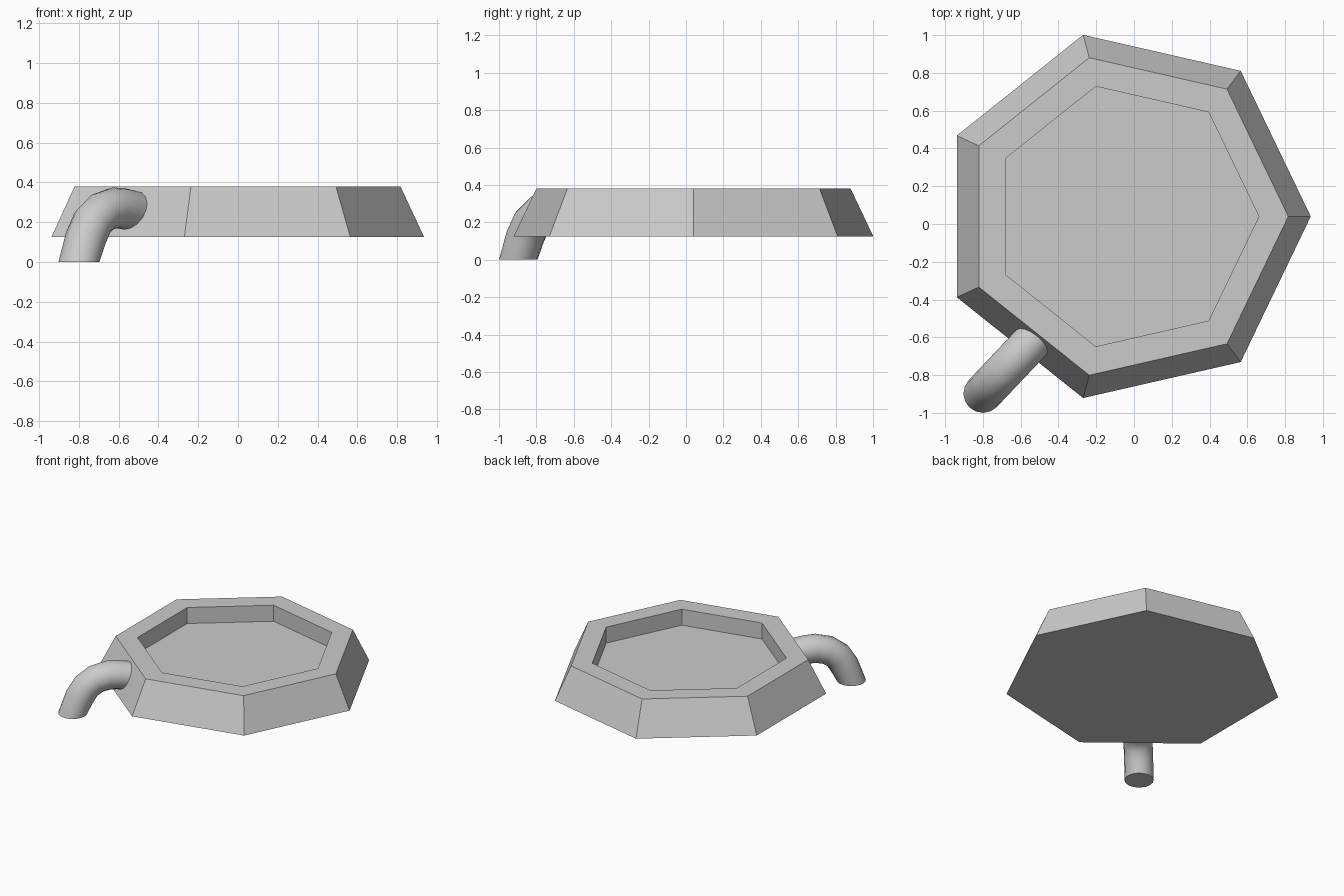
import bpy, bmesh
from math import cos, sin, pi, radians

if "Cube" in bpy.data.objects:
    bpy.data.objects.remove(bpy.data.objects["Cube"])


def ring(bm, points):
    return [bm.verts.new(p) for p in points]


def bridge(bm, a, b):
    n = len(a)
    return [bm.faces.new((a[i], a[(i + 1) % n], b[(i + 1) % n], b[i])) for i in range(n)]


def loft(name, rings, smooth=False):
    """Skin a list of point rings and cap both ends."""
    bm = bmesh.new()
    loops = [ring(bm, r) for r in rings]
    for a, b in zip(loops, loops[1:]):
        for f in bridge(bm, a, b):
            f.smooth = smooth
    bm.faces.new(loops[0][::-1])
    bm.faces.new(loops[-1])
    bmesh.ops.recalc_face_normals(bm, faces=bm.faces)
    mesh = bpy.data.meshes.new(name)
    bm.to_mesh(mesh)
    bm.free()
    obj = bpy.data.objects.new(name, mesh)
    bpy.context.collection.objects.link(obj)
    return obj


def heptagon(cx, cy, r, z):
    return [(cx + r * cos(2 * pi * i / 7), cy + r * sin(2 * pi * i / 7), z) for i in range(7)]


# Seven-sided basin: sloped outer wall, flat rim, vertical recess with floor
loft("basin", [
    heptagon(-0.05, 0.04, 0.986, 0.125),
    heptagon(-0.045, 0.04, 0.862, 0.38),
    heptagon(-0.045, 0.04, 0.706, 0.38),
    heptagon(-0.045, 0.04, 0.706, 0.255),
])

# Drain pipe: (distance towards basin, height, tilt from vertical in degrees)
stations = [(0, 0, 0), (0.05, 0.12, 25), (0.10, 0.20, 40), (0.17, 0.25, 65),
            (0.26, 0.272, 85), (0.33, 0.268, 95), (0.43, 0.25, 100)]
DX, DY, RADIUS, SIDES = 0.687, 0.726, 0.103, 16


def pipe_ring(s, z, tilt):
    t = radians(tilt)
    pts = []
    for i in range(SIDES):
        a = 2 * pi * i / SIDES
        u, v = RADIUS * cos(a), RADIUS * sin(a)
        along = s + u * cos(t)
        pts.append((-0.80 + DX * along - DY * v,
                    -0.897 + DY * along + DX * v,
                    z - u * sin(t)))
    return pts


loft("drain_pipe", [pipe_ring(*st) for st in stations], smooth=True)
